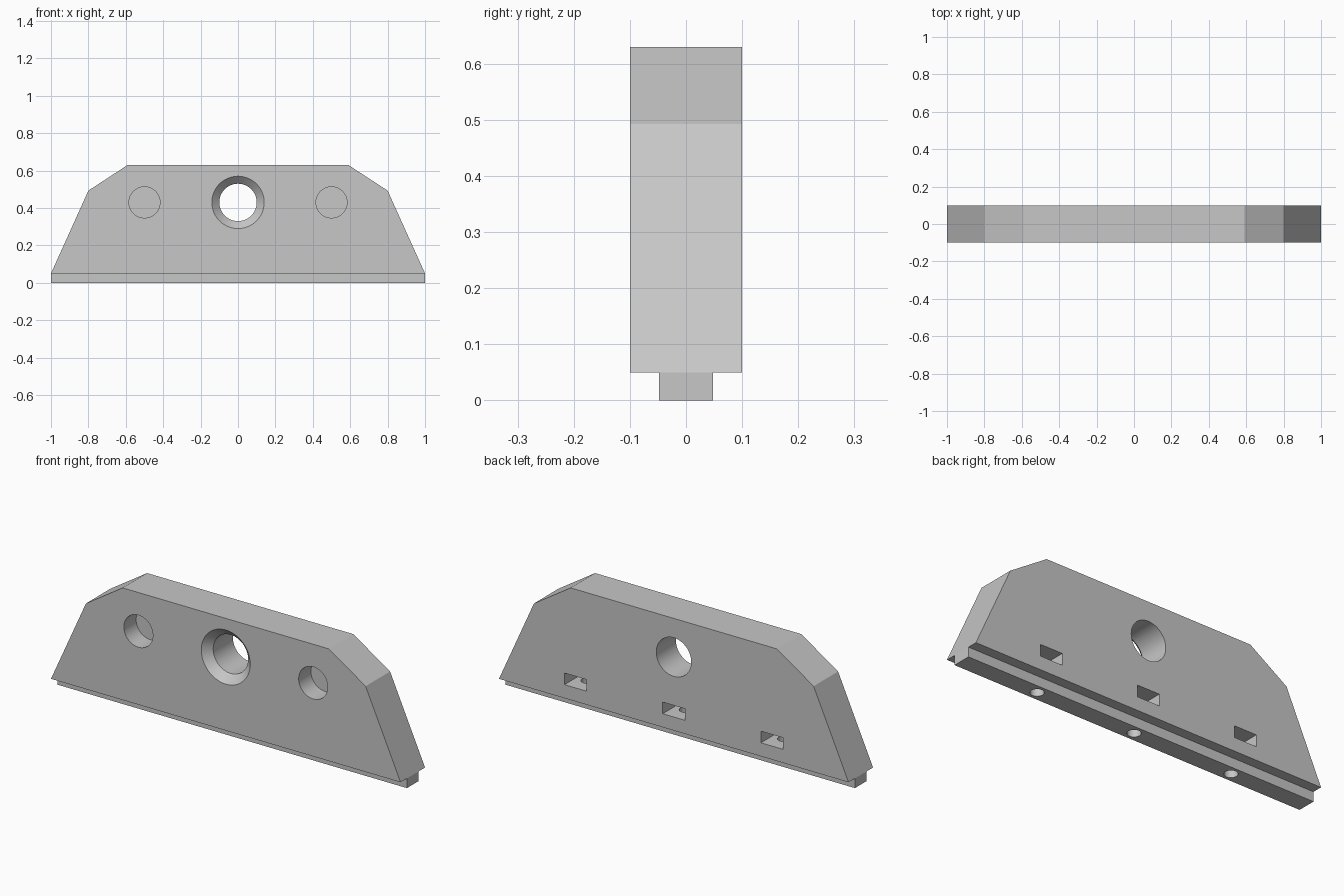
import bpy, bmesh, math
from mathutils import Matrix

old = bpy.data.objects.get("Cube")
if old:
    bpy.data.objects.remove(old, do_unlink=True)

HALF = 0.1        # half thickness of the block
TONGUE = 0.048    # half thickness of the tongue
BASE_Z = 0.05     # underside of the block, top of the tongue
HOLE_Z = 0.43     # height of the three front holes
PITCH = 0.562     # spacing of the nut slots

grey = bpy.data.materials.new("plain grey")
grey.use_nodes = True
grey.diffuse_color = (0.57, 0.57, 0.57, 1)
grey.node_tree.nodes["Principled BSDF"].inputs["Base Color"].default_value = grey.diffuse_color


def make_object(name, bm):
    bmesh.ops.recalc_face_normals(bm, faces=bm.faces)
    mesh = bpy.data.meshes.new(name)
    bm.to_mesh(mesh)
    bm.free()
    mesh.materials.append(grey)
    obj = bpy.data.objects.new(name, mesh)
    bpy.context.collection.objects.link(obj)
    return obj


def extrude(bm, face, offset):
    new = bmesh.ops.extrude_face_region(bm, geom=[face])["geom"]
    bmesh.ops.translate(bm, vec=offset, verts=[v for v in new if isinstance(v, bmesh.types.BMVert)])


def bottom_faces(bm):
    return [f for f in bm.faces if all(abs(v.co.z - BASE_Z) < 1e-5 for v in f.verts)]


def box(name, lo, hi):
    bm = bmesh.new()
    size = [b - a for a, b in zip(lo, hi)]
    mid = [(a + b) / 2 for a, b in zip(lo, hi)]
    bmesh.ops.create_cube(bm, size=1, matrix=Matrix.Translation(mid) @ Matrix.Diagonal((*size, 1)))
    return make_object(name, bm)


def cone(name, centre, r1, r2, length, along_y=True, sides=64):
    # r1 is the radius at the front (or lower) end
    bm = bmesh.new()
    turn = Matrix.Rotation(-math.pi / 2, 4, "X") if along_y else Matrix()
    bmesh.ops.create_cone(bm, cap_ends=True, segments=sides, radius1=r1, radius2=r2,
                          depth=length, matrix=Matrix.Translation(centre) @ turn)
    return make_object(name, bm)


# Block: half outline mirrored, then extruded through the thickness
half = [(1, BASE_Z), (0.8, 0.493), (0.59, 0.63)]
outline = half + [(-x, z) for x, z in reversed(half)]
bm = bmesh.new()
extrude(bm, bm.faces.new([bm.verts.new((x, -HALF, z)) for x, z in outline]), (0, 2 * HALF, 0))

# Tongue: split the underside lengthwise and pull the middle strip down
for y in (-TONGUE, TONGUE):
    faces = bottom_faces(bm)
    edges = {e for f in faces for e in f.edges}
    verts = {v for f in faces for v in f.verts}
    bmesh.ops.bisect_plane(bm, geom=[*faces, *edges, *verts], plane_co=(0, y, 0), plane_no=(0, 1, 0))
middle = min(bottom_faces(bm), key=lambda f: abs(f.calc_center_median().y))
extrude(bm, middle, (0, 0, -BASE_Z))
block = make_object("clamp_block", bm)

# Central through hole with a chamfered front mouth
cutters = [cone("bore_cutter", (0, 0, HOLE_Z), 0.1, 0.1, 0.5),
           cone("chamfer_cutter", (0, -0.075, HOLE_Z), 0.15, 0.08, 0.07)]

# Blind front holes
for x in (-0.5, 0.5):
    cutters.append(cone("blind_hole_cutter", (x, -HALF, HOLE_Z), 0.083, 0.083, 0.2))

# Nut slots in the back, with screw holes rising into them
for x in (-PITCH, 0, PITCH):
    cutters.append(box("nut_slot_cutter", (x - 0.063, -0.06, 0.12), (x + 0.063, 0.2, 0.18)))
    cutters.append(cone("screw_cutter", (x, 0, 0.05), 0.032, 0.032, 0.2, False, 32))

# Cut everything from the block and drop the cutters
bpy.context.view_layer.objects.active = block
for cutter in cutters:
    mod = block.modifiers.new("cut", "BOOLEAN")
    mod.operation = "DIFFERENCE"
    mod.solver = "EXACT"
    mod.object = cutter
    bpy.ops.object.modifier_apply(modifier=mod.name)
    bpy.data.objects.remove(cutter, do_unlink=True)

# Smooth the round holes, keep the edges sharp
bpy.ops.object.select_all(action="DESELECT")
block.select_set(True)
bpy.ops.object.shade_smooth_by_angle(angle=math.radians(20))
